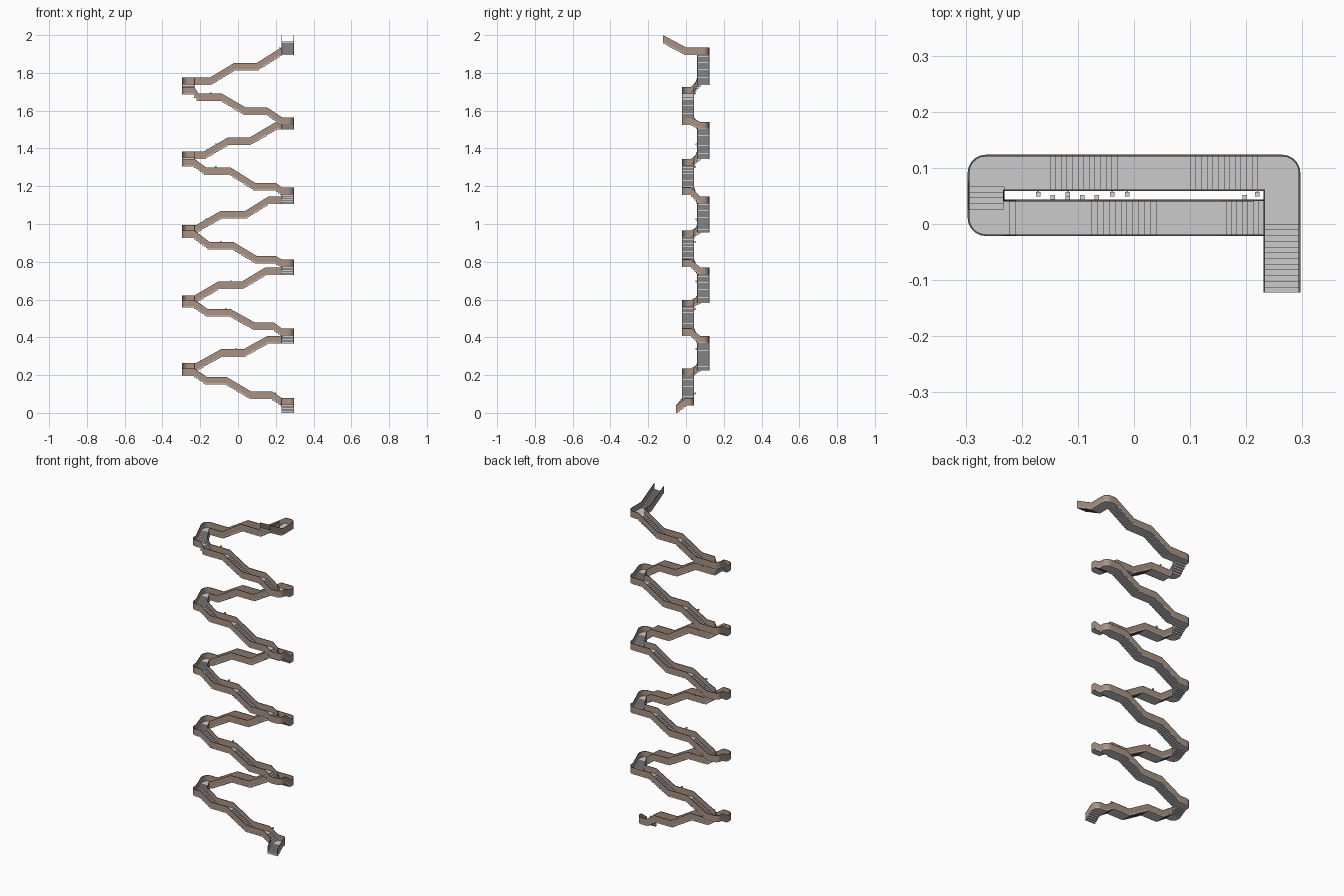
import bpy, bmesh, math

if "Cube" in bpy.data.objects:
    bpy.data.objects.remove(bpy.data.objects["Cube"])

H = 0.04                       # parapet height
XI, XO, R = 0.232, 0.295, 0.031  # landing inner/outer x, corner radius
F0, F1, B0, B1 = -0.02, 0.042, 0.06, 0.122  # front and back lane y limits
TF, TB = 0.026, 0.076          # y limits of the steps between lanes

# (x, parapet top) profiles: front flights climb to -x, back flights to +x
front = [
    [(XI, .078), (.18, .113), (.07, .113), (-.06, .19), (-.165, .19), (-XI, .235)],
    [(XI, .447), (.19, .478), (.09, .478), (-.04, .55), (-.16, .55), (-XI, .598)],
    [(XI, .812), (.2, .83), (.1, .83), (-.025, .905), (-.15, .905), (-XI, .965)],
    [(XI, 1.193), (.2, 1.218), (.09, 1.218), (-.04, 1.3), (-.17, 1.3), (-XI, 1.345)],
    [(XI, 1.565), (.155, 1.617), (.04, 1.617), (-.085, 1.69), (-.21, 1.69), (-XI, 1.725)]]
back = [
    [(-XI, .265), (-.22, .265), (-.09, .337), (.03, .337), (.155, .407), (XI, .407)],
    [(-XI, .622), (-.23, .622), (-.105, .695), (.02, .695), (.145, .77), (XI, .77)],
    [(-XI, .995), (-.22, .995), (-.09, 1.07), (.04, 1.07), (.16, 1.145), (XI, 1.145)],
    [(-XI, 1.385), (-.18, 1.385), (-.055, 1.457), (.06, 1.457), (.2, 1.54), (XI, 1.54)],
    [(-XI, 1.775), (-.15, 1.775), (-.02, 1.853), (.1, 1.853), (.23, 1.935), (XI, 1.935)]]


def material(name, col):
    m = bpy.data.materials.new(name)
    m.diffuse_color = (*col, 1)
    m.use_nodes = True
    m.node_tree.nodes["Principled BSDF"].inputs["Base Color"].default_value = m.diffuse_color
    return m


brown = material("brown_panel", (0.40, 0.29, 0.22))
dark = material("dark_rail", (0.12, 0.10, 0.09))
cream = material("lamp_cream", (0.72, 0.70, 0.55))


def finish(bm, name, mat=None):
    bmesh.ops.recalc_face_normals(bm, faces=bm.faces)
    me = bpy.data.meshes.new(name)
    bm.to_mesh(me)
    bm.free()
    ob = bpy.data.objects.new(name, me)
    bpy.context.collection.objects.link(ob)
    if mat:
        me.materials.append(mat)
    return ob


def prism(bm, pts, z0, z1):
    lo = [bm.verts.new((x, y, z0)) for x, y in pts]
    hi = [bm.verts.new((x, y, z1)) for x, y in pts]
    bm.faces.new(lo[::-1])
    bm.faces.new(hi)
    for i in range(len(pts)):
        j = (i + 1) % len(pts)
        bm.faces.new((lo[i], lo[j], hi[j], hi[i]))


def box(bm, x0, x1, y0, y1, z0, z1):
    prism(bm, [(x0, y0), (x1, y0), (x1, y1), (x0, y1)], z0, z1)


def arc(cx, cy, a0, a1, n=5):
    return [(cx + R * math.cos(math.radians(a0 + (a1 - a0) * i / n)),
             cy + R * math.sin(math.radians(a0 + (a1 - a0) * i / n))) for i in range(n + 1)]


def stairs(bm, axis, a, b, z0, z1, w0, w1):
    if abs(a - b) < 1e-4:
        return
    n = 1 if abs(z1 - z0) < 1e-4 else max(1, round(abs(b - a) / 0.01))
    for i in range(n):
        p, q = a + (b - a) * i / n, a + (b - a) * (i + 1) / n
        top = z0 + (z1 - z0) * (i + 1) / n - H + 0.006
        bot = z0 + (z1 - z0) * i / n - H
        box(bm, *((p, q, w0, w1) if axis == 'x' else (w0, w1, p, q)), bot, top)


def ribbon(name, path, top, bottom, thick, mat):
    bm = bmesh.new()
    rows = [(bm.verts.new((x, y, z + bottom)), bm.verts.new((x, y, z + top))) for x, y, z in path]
    for (a, b), (c, d) in zip(rows, rows[1:]):
        bm.faces.new((a, c, d, b))
    ob = finish(bm, name, mat)
    s = ob.modifiers.new("thickness", 'SOLIDIFY')
    s.thickness, s.offset = thick, 0


floor = bmesh.new()


def landing(corner, inner, z):
    prism(floor, corner + inner, z - H, z - H + 0.006)


def at(pts, z):
    return [(x, y, z) for x, y in pts]


CX, CF, CB = XO - R, F0 + R, B1 - R
# entry steps and first landing
zs = front[0][0][1]
stairs(floor, 'y', -0.052, 0.0, H, zs, XI, XO)
landing(arc(CX, CF, 0, 90), [(XI, F1), (XI, 0), (XO, 0)], zs)
outer = [(XI, -0.052, H)]
inner = [(XO, -0.052, H), (XO, 0, zs)] + at(arc(CX, F1 - R, 0, 90), zs)

for k in range(5):
    f, b = front[k], back[k]
    # straight flights
    for prof, y0, y1 in ((f, F0, F1), (b, B0, B1)):
        for (xa, za), (xb, zb) in zip(prof, prof[1:]):
            stairs(floor, 'x', xa, xb, za, zb, y0, y1)
    # left turn
    zl, zb, zr = f[-1][1], b[0][1], b[-1][1]
    c1, c2, c3 = arc(-CX, CF, 270, 180), arc(-CX, CB, 180, 90), arc(CX, CB, 90, 0)
    landing(c1, [(-XO, TF), (-XI, TF), (-XI, F0)], zl)
    stairs(floor, 'y', TF, TB, zl, zb, -XO, -XI)
    landing(c2, [(-XI, B1), (-XI, TB), (-XO, TB)], zb)
    outer += [(x, F0, z) for x, z in f] + at(c1, zl) + [(-XO, TF, zl), (-XO, TB, zb)] + at(c2, zb)
    outer += [(x, B1, z) for x, z in b] + at(c3, zr)
    inner += [(x, F1, z) for x, z in f] + [(x, B0, z) for x, z in b]
    # right turn, or the exit steps on the last round
    if k < 4:
        zn = front[k + 1][0][1]
        c4 = arc(CX, CF, 0, -90)
        landing(c3, [(XO, TB), (XI, TB), (XI, B1)], zr)
        stairs(floor, 'y', TB, TF, zr, zn, XI, XO)
        landing(c4, [(XI, F0), (XI, TF), (XO, TF)], zn)
        outer += [(XO, TB, zr), (XO, TF, zn)] + at(c4, zn)
    else:
        landing(c3, [(XO, 0), (XI, 0), (XI, B1)], zr)
        stairs(floor, 'y', 0, -B1, zr, 2.0, XI, XO)
        outer += [(XO, 0, zr), (XO, -B1, 2.0)]
        inner += [(XI, 0, zr), (XI, -B1, 2.0)]

finish(floor, "steps_and_landings")

# parapets with a dark cap rail and grey base strip
for name, path in (("outer", outer), ("inner", inner)):
    ribbon(name + "_parapet", path, -0.001, -H + 0.004, 0.002, brown)
    ribbon(name + "_cap_rail", path, 0, -0.002, 0.003, dark)
    ribbon(name + "_base_strip", path, -H + 0.005, -H, 0.003, None)


def height(prof, x):
    for (xa, za), (xb, zb) in zip(prof, prof[1:]):
        if min(xa, xb) <= x <= max(xa, xb):
            return za + (zb - za) * (x - xa) / (xb - xa) if xa != xb else za


# small lamps on the inner parapets
lamps = bmesh.new()
for profs, xs, y in ((front, (.197, -.066, -.092, -.118, -.145), .048),
                     (back, (-.012, -.039, -.171, -.118, .22), .053)):
    for prof, x in zip(profs, xs):
        z = height(prof, x)
        box(lamps, x - .004, x + .004, y - .004, y + .004, z - .002, z + .006)
        box(lamps, x - .0015, x + .0015, min(y, .06 if y > .05 else F1), max(y, .06 if y > .05 else F1), z - .004, z)
finish(lamps, "lamps", cream)
